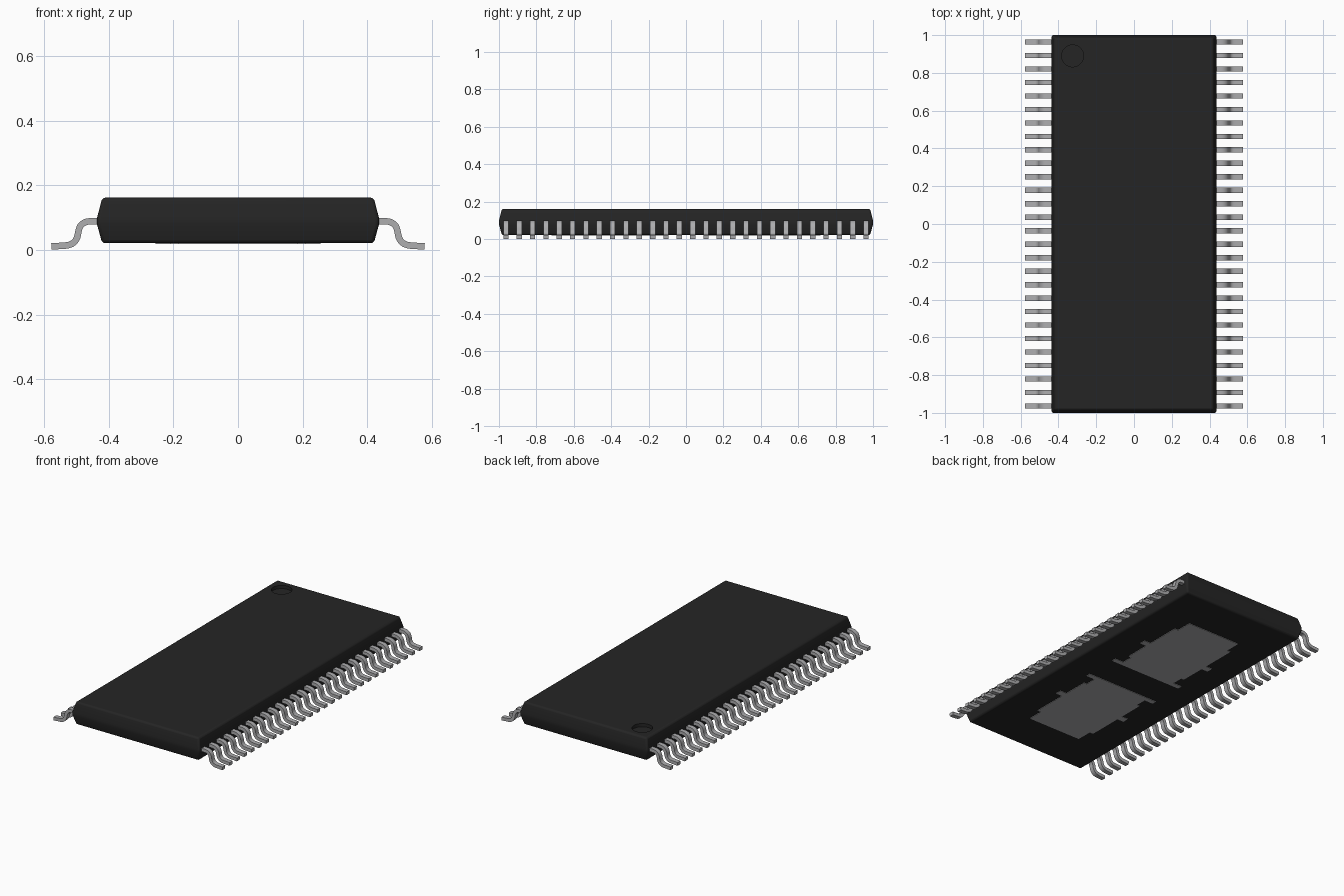
import bpy
import bmesh
from mathutils import Vector

cube = bpy.data.objects.get("Cube")
if cube:
    bpy.data.objects.remove(cube, do_unlink=True)


def material(name, rgb, roughness):
    mat = bpy.data.materials.new(name)
    mat.use_nodes = True
    mat.diffuse_color = (*rgb, 1)
    bsdf = mat.node_tree.nodes["Principled BSDF"]
    bsdf.inputs["Base Color"].default_value = (*rgb, 1)
    bsdf.inputs["Roughness"].default_value = roughness
    return mat


PLASTIC = material("black plastic", (0.018, 0.018, 0.018), 0.6)
METAL = material("tinned metal", (0.42, 0.42, 0.43), 0.4)


def add_object(name, bm, mat):
    bmesh.ops.recalc_face_normals(bm, faces=bm.faces)
    mesh = bpy.data.meshes.new(name)
    bm.to_mesh(mesh)
    bm.free()
    mesh.materials.append(mat)
    obj = bpy.data.objects.new(name, mesh)
    bpy.context.collection.objects.link(obj)
    return obj


def prism(bm, outline, offset):
    """Extrude a closed outline of 3D points along an offset."""
    face = bm.faces.new([bm.verts.new(p) for p in outline])
    ext = bmesh.ops.extrude_face_region(bm, geom=[face])["geom"]
    verts = [g for g in ext if isinstance(g, bmesh.types.BMVert)]
    bmesh.ops.translate(bm, verts=verts, vec=offset)


def smooth(obj):
    bpy.ops.object.select_all(action="DESELECT")
    obj.select_set(True)
    bpy.context.view_layer.objects.active = obj
    bpy.ops.object.shade_smooth_by_angle(angle=0.6)


# Package body: stacked rectangles, widest in a band at lead height
bm = bmesh.new()
rings = []
for z, inset in ((0.021, 0.016), (0.079, 0), (0.099, 0), (0.162, 0.016)):
    x, y = 0.436 - inset, 1 - inset
    rings.append([bm.verts.new((sx * x, sy * y, z))
                  for sx, sy in ((-1, -1), (1, -1), (1, 1), (-1, 1))])
for low, high in zip(rings, rings[1:]):
    for i in range(4):
        j = (i + 1) % 4
        bm.faces.new((low[i], low[j], high[j], high[i]))
bm.faces.new(rings[0])
bm.faces.new(rings[-1])
body = add_object("package_body", bm, PLASTIC)
bevel = body.modifiers.new("rounded_edges", "BEVEL")
bevel.width = 0.01
bevel.segments = 3
bevel.limit_method = "ANGLE"

# Round marker recess beside the first lead
bm = bmesh.new()
bmesh.ops.create_cone(bm, cap_ends=True, segments=48, radius1=0.058, radius2=0.058, depth=0.06)
bmesh.ops.translate(bm, verts=bm.verts, vec=(-0.325, 0.89, 0.172))
cutter = add_object("marker_cutter", bm, PLASTIC)
cutter.hide_render = True
cutter.hide_set(True)
cutter.display_type = "WIRE"
recess = body.modifiers.new("marker_recess", "BOOLEAN")
recess.operation = "DIFFERENCE"
recess.object = cutter
smooth(body)

# Gull-wing lead: fillet the centre line, then thicken it into a strip
TOP, FOOT, THICK, WIDTH = 0.089, 0.016, 0.02, 0.028
corners = [Vector(p) for p in ((0.42, TOP), (0.489, TOP), (0.500, FOOT), (0.577, 0.011))]
path = [corners[0]]
for before, corner, after in zip(corners, corners[1:], corners[2:]):
    start = corner + (before - corner).normalized() * 0.034
    end = corner + (after - corner).normalized() * 0.034
    for i in range(7):
        t = i / 6
        path.append(start * (1 - t) ** 2 + corner * 2 * t * (1 - t) + end * t ** 2)
path.append(corners[-1])

upper, lower = [], []
for i, p in enumerate(path):
    along = (path[min(i + 1, len(path) - 1)] - path[max(i - 1, 0)]).normalized()
    normal = Vector((-along.y, along.x)) * THICK / 2
    upper.append(p + normal)
    lower.append(p - normal)
profile = upper + lower[::-1]

COUNT, REACH = 28, 0.963
for side, label in ((1, "left"), (-1, "right")):
    bm = bmesh.new()
    for n in range(COUNT):
        y = REACH - 2 * REACH * n / (COUNT - 1)
        prism(bm, [(side * p.x, y - WIDTH / 2, p.y) for p in profile], (0, WIDTH, 0))
    smooth(add_object(label + "_leads", bm, METAL))

# Two exposed pads underneath, with stepped edges and side tabs
steps = [(0.25, 0.10), (0.25, 0.13), (0.19, 0.13), (0.19, 0.20), (0.21, 0.20), (0.21, 0.36),
         (0.255, 0.36), (0.255, 0.40), (0.21, 0.40), (0.21, 0.62), (0.185, 0.62), (0.185, 0.72)]
for end, label in ((1, "back"), (-1, "front")):
    outline = [(x, end * y, 0.018) for x, y in steps]
    outline += [(-x, end * y, 0.018) for x, y in reversed(steps)]
    bm = bmesh.new()
    prism(bm, outline, (0, 0, 0.006))
    add_object(label + "_thermal_pad", bm, METAL)
